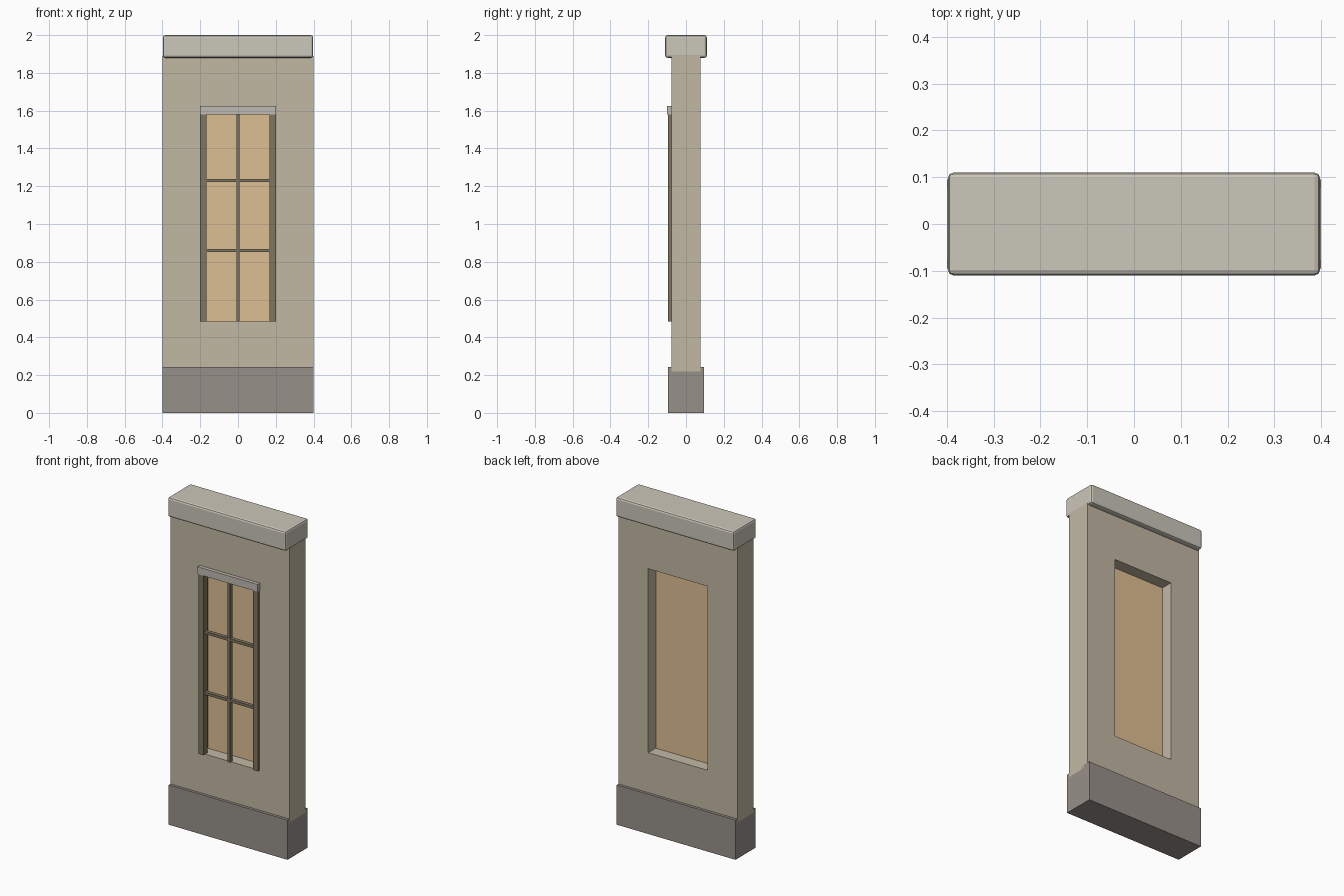
import bpy

if "Cube" in bpy.data.objects:
    bpy.data.objects.remove(bpy.data.objects["Cube"])


def material(name, rgb):
    m = bpy.data.materials.new(name)
    m.diffuse_color = (*rgb, 1)
    m.use_nodes = True
    m.node_tree.nodes["Principled BSDF"].inputs["Base Color"].default_value = m.diffuse_color
    return m


def box(name, x, y, z, mat=None):
    """Box spanning the given (min, max) ranges."""
    spans = (x, y, z)
    bpy.ops.mesh.primitive_cube_add(size=1, location=[(a + b) / 2 for a, b in spans])
    ob = bpy.context.object
    ob.name = name
    ob.scale = [b - a for a, b in spans]
    bpy.ops.object.transform_apply(location=False, rotation=False, scale=True)
    if mat:
        ob.data.materials.append(mat)
    return ob


plaster = material("plaster", (0.54, 0.48, 0.37))
plinth = material("plinth_stone", (0.31, 0.28, 0.25))
stone = material("cap_stone", (0.60, 0.57, 0.49))
trim = material("lintel_stone", (0.53, 0.50, 0.45))
wood = material("frame_wood", (0.21, 0.18, 0.12))
glow = material("lit_glass", (0.73, 0.52, 0.29))

# Wall with a through opening for the window
wall = box("wall", (-0.4, 0.4), (-0.078, 0.078), (0.22, 1.89), plaster)
cutter = box("opening_cutter", (-0.2, 0.2), (-0.3, 0.3), (0.485, 1.605), plaster)
cutter.hide_render = True
cutter.hide_viewport = False
cut = wall.modifiers.new("opening", 'BOOLEAN')
cut.operation = 'DIFFERENCE'
cut.solver = 'EXACT'
cut.object = cutter
bpy.context.view_layer.objects.active = wall
bpy.ops.object.modifier_apply(modifier=cut.name)
bpy.data.objects.remove(cutter, do_unlink=True)

# Base and rounded coping
box("base", (-0.4, 0.4), (-0.095, 0.095), (0, 0.242), plinth)
cap = box("cap", (-0.398, 0.398), (-0.11, 0.11), (1.88, 2.0), stone)
bev = cap.modifiers.new("soft_edges", 'BEVEL')
bev.width = 0.012
bev.segments = 2

# Window pane set in the middle of the wall
box("window_pane", (-0.2, 0.2), (-0.005, 0.005), (0.485, 1.605), glow)

# Side frames, lintel and glazing bars
for side, x in (("left", (-0.2, -0.167)), ("right", (0.167, 0.2))):
    box(f"jamb_{side}", x, (-0.095, -0.055), (0.485, 1.585), wood)
box("lintel", (-0.202, 0.202), (-0.1, -0.055), (1.58, 1.625), trim)
box("vertical_bar", (-0.008, 0.008), (-0.09, -0.065), (0.485, 1.585), wood)
for i, z in enumerate((0.86, 1.23)):
    box(f"cross_bar_{i + 1}", (-0.17, 0.17), (-0.088, -0.065), (z - 0.008, z + 0.008), wood)
